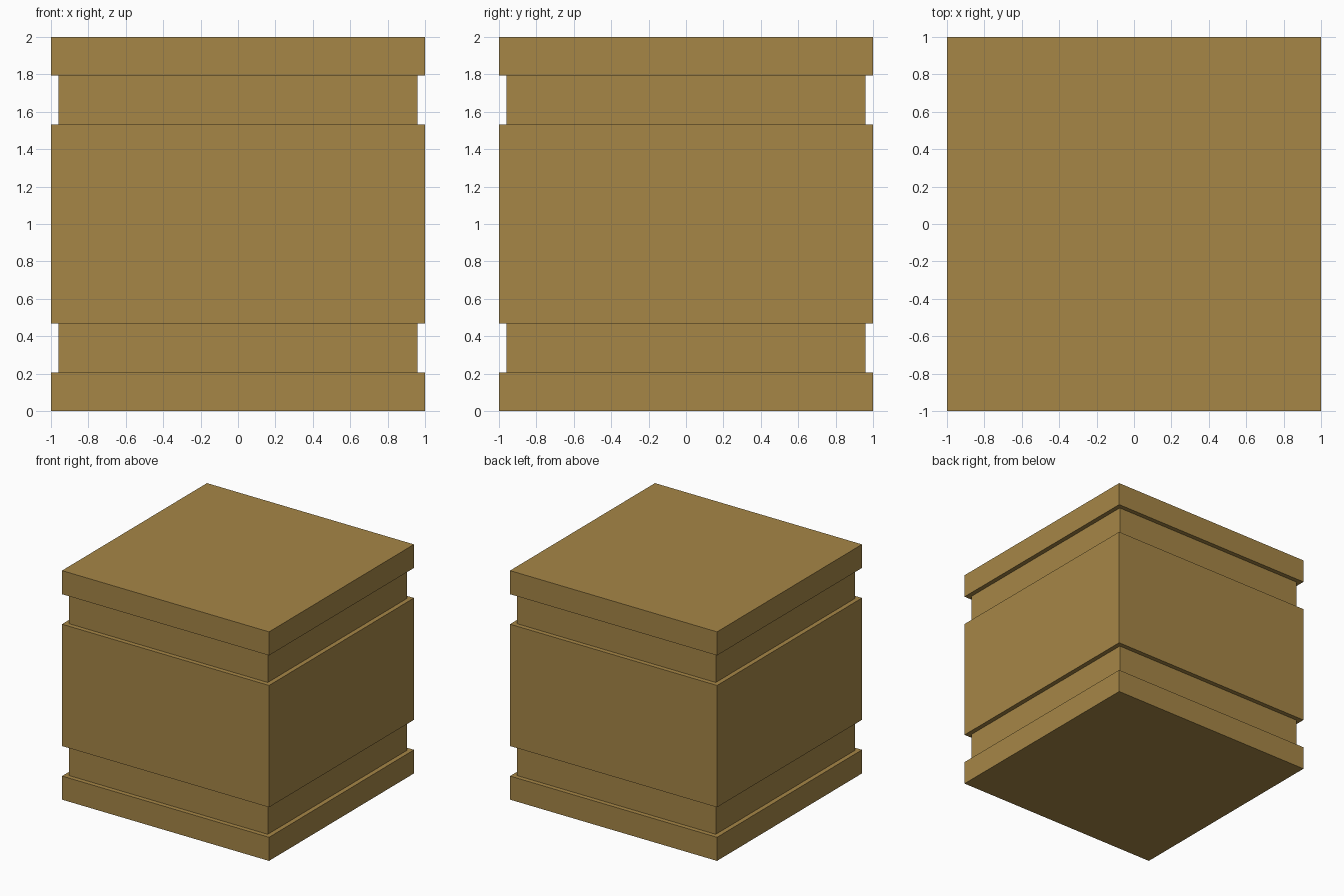
import bpy, bmesh

if "Cube" in bpy.data.objects:
    bpy.data.objects.remove(bpy.data.objects["Cube"])

# Single flat ochre colour
ochre = bpy.data.materials.new("ochre")
ochre.diffuse_color = (0.38, 0.24, 0.062, 1)
ochre.use_nodes = True
ochre.node_tree.nodes["Principled BSDF"].inputs["Base Color"].default_value = ochre.diffuse_color

# Half width and height of each square ring, bottom to top
OUT, IN = 1.0, 0.96
profile = [(OUT, 0), (OUT, 0.206), (IN, 0.206), (IN, 0.468), (OUT, 0.468),
           (OUT, 1.532), (IN, 1.532), (IN, 1.794), (OUT, 1.794), (OUT, 2)]
corners = [(-1, -1), (1, -1), (1, 1), (-1, 1)]

# Block with two recessed bands running all round
bm = bmesh.new()
rings = [[bm.verts.new((sx * r, sy * r, z)) for sx, sy in corners] for r, z in profile]
for low, high in zip(rings, rings[1:]):
    for i in range(4):
        j = (i + 1) % 4
        bm.faces.new((low[i], low[j], high[j], high[i]))
bm.faces.new(rings[0][::-1])
bm.faces.new(rings[-1])
bmesh.ops.recalc_face_normals(bm, faces=bm.faces)

mesh = bpy.data.meshes.new("banded_block")
bm.to_mesh(mesh)
bm.free()
mesh.materials.append(ochre)
block = bpy.data.objects.new("banded_block", mesh)
bpy.context.collection.objects.link(block)
